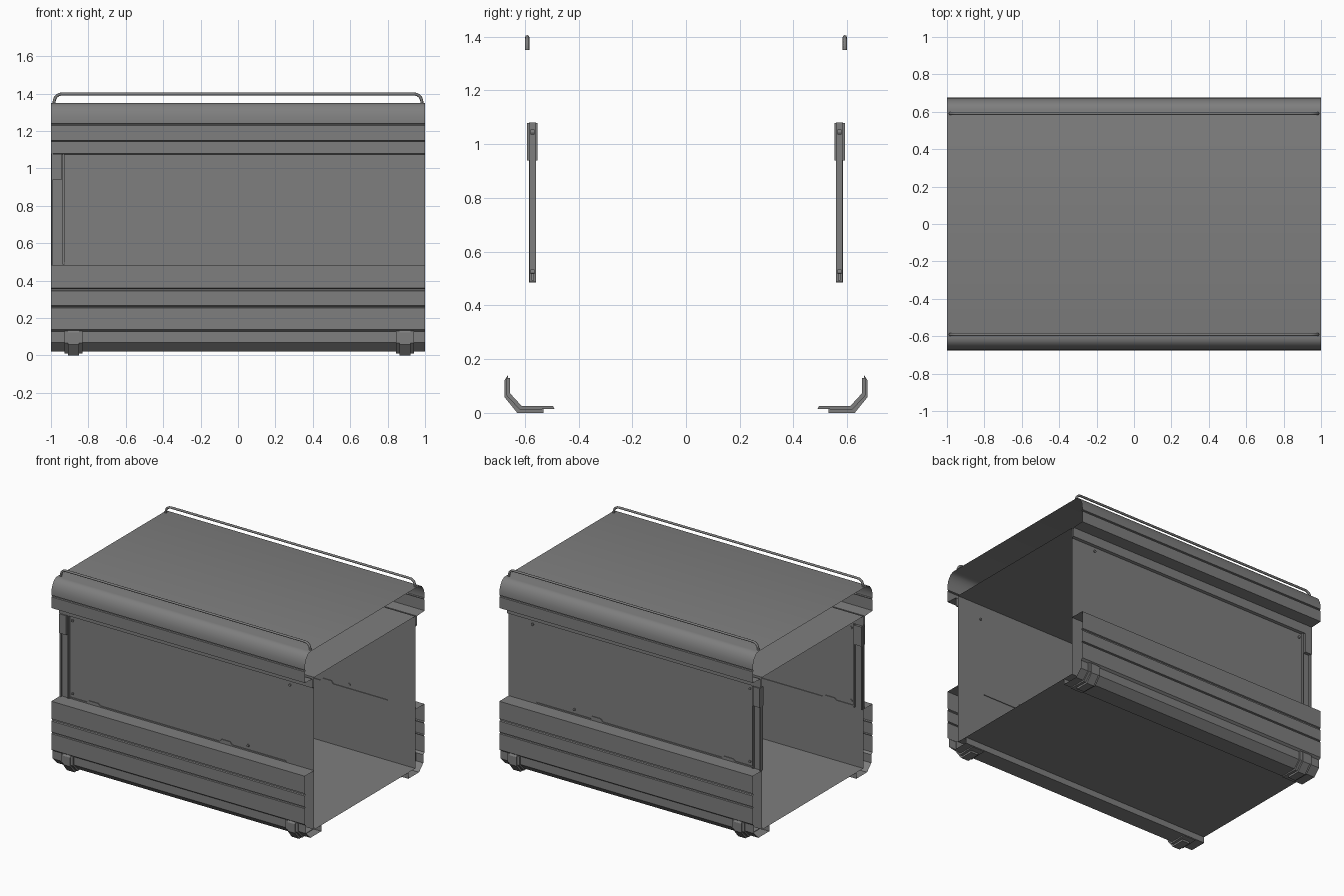
import bpy, bmesh, math

if "Cube" in bpy.data.objects:
    bpy.data.objects.remove(bpy.data.objects["Cube"])

WALL_Y = 0.57
OUT = 0.675
GREY = bpy.data.materials.new("dark_grey")
GREY.diffuse_color = (0.21, 0.21, 0.21, 1)
GREY.use_nodes = True
GREY.node_tree.nodes["Principled BSDF"].inputs["Base Color"].default_value = GREY.diffuse_color


def finish(name, bm, smooth=False):
    """Turn a half-model bmesh into an object mirrored across y."""
    bmesh.ops.recalc_face_normals(bm, faces=bm.faces[:])
    me = bpy.data.meshes.new(name)
    bm.to_mesh(me)
    bm.free()
    me.materials.append(GREY)
    ob = bpy.data.objects.new(name, me)
    bpy.context.collection.objects.link(ob)
    mod = ob.modifiers.new("mirror", 'MIRROR')
    mod.use_axis = (False, True, False)
    mod.use_clip = True
    if smooth:
        bpy.context.view_layer.objects.active = ob
        ob.select_set(True)
        bpy.ops.object.shade_smooth_by_angle(angle=math.radians(32))
        ob.select_set(False)
    return ob


def sweep(bm, profile, x0, x1, closed=False):
    """Extrude a (y, z) profile along x; closed profiles get end caps."""
    a = [bm.verts.new((x0, y, z)) for y, z in profile]
    b = [bm.verts.new((x1, y, z)) for y, z in profile]
    n = len(profile)
    for i in range(n if closed else n - 1):
        j = (i + 1) % n
        bm.faces.new((a[i], a[j], b[j], b[i]))
    if closed:
        bm.faces.new(a)
        bm.faces.new(b[::-1])


def part(name, profile, spans=((-1, 1),), closed=False, smooth=False):
    bm = bmesh.new()
    for x0, x1 in spans:
        sweep(bm, profile, x0, x1, closed)
    return finish(name, bm, smooth)


def box_profile(y0, y1, z0, z1):
    return [(y0, z0), (y1, z0), (y1, z1), (y0, z1)]


def groove(y, z, h=0.012, d=0.008):
    """Shallow groove in a vertical skin, listed from top to bottom."""
    return [(y, z + h / 2), (y - d, z + h / 4), (y - d, z - h / 4), (y, z - h / 2)]


# Roof with rounded shoulder and overhanging upper fairing
arc = [(0.61 + 0.065 * math.sin(t), 1.25 + 0.10 * math.cos(t))
       for t in [math.pi / 2 * i / 6 for i in range(7)]]
part("roof_shell", [(0, 1.35)] + arc + groove(OUT, 1.235)
     + [(OUT, 1.15), (0.588, 1.145), (0.588, 1.08), (WALL_Y, 1.075)], smooth=True)

# Lower fairing: grooved skin, recessed skirt, chamfer and bottom lip
part("lower_fairing", [(WALL_Y, 0.485), (OUT, 0.485)] + groove(OUT, 0.352, 0.016)
     + groove(OUT, 0.26) + [(OUT, 0.14), (0.66, 0.128), (0.66, 0.07),
                            (0.612, 0.022), (0.49, 0.022), (0.49, 0.065)])

# Inner lining: ceiling, side walls and raised floor
part("inner_lining", [(0, 1.15), (WALL_Y, 1.15), (WALL_Y, 1.08), (WALL_Y, 0.485),
                      (WALL_Y, 0.065), (0, 0.065)])

# End post, its thicker upper block, and the panel edge strip beside it
part("end_post", box_profile(0.558, 0.584, 0.485, 1.08), ((-0.998, -0.988),), True)
part("post_block", box_profile(0.552, 0.592, 0.94, 1.078), ((-0.996, -0.942),), True)
part("panel_edge_strip", box_profile(0.558, 0.582, 0.487, 1.08), ((-0.938, -0.928),), True)

# Thin sill line with two raised notches along the panel foot
path = [(-0.93, 0.495), (-0.79, 0.495), (-0.775, 0.508), (-0.70, 0.508), (-0.685, 0.495),
        (0.255, 0.495), (0.27, 0.514), (0.34, 0.514), (0.355, 0.495), (0.78, 0.495)]
bm = bmesh.new()
for (xa, za), (xb, zb) in zip(path, path[1:]):
    ring = [[bm.verts.new((x, y, z + dz)) for y, dz in
             ((0.565, -0.002), (0.575, -0.002), (0.575, 0.002), (0.565, 0.002))]
            for x, z in ((xa, za), (xb, zb))]
    for i in range(4):
        j = (i + 1) % 4
        bm.faces.new((ring[0][i], ring[0][j], ring[1][j], ring[1][i]))
finish("panel_sill_line", bm)

# Panel bolts
bm = bmesh.new()
for x, z in ((-0.905, 1.045), (-0.905, 0.525), (0.81, 1.045), (0.48, 0.525)):
    ring = [(x + 0.009 * math.cos(i * math.pi / 6), z + 0.009 * math.sin(i * math.pi / 6))
            for i in range(12)]
    a = [bm.verts.new((u, 0.563, w)) for u, w in ring]
    b = [bm.verts.new((u, 0.578, w)) for u, w in ring]
    bm.faces.new(a)
    bm.faces.new(b[::-1])
    for i in range(12):
        j = (i + 1) % 12
        bm.faces.new((a[i], a[j], b[j], b[i]))
finish("panel_bolts", bm)

# Corner feet: wide wrap plate with a narrower pad over it
plate = [(0.669, 0.13), (0.669, 0.066), (0.618, 0.011), (0.49, 0.015),
         (0.495, 0.026), (0.612, 0.026), (0.655, 0.073), (0.655, 0.13)]
pad = [(0.662, 0.142), (0.675, 0.122), (0.675, 0.058), (0.628, 0.0), (0.53, 0.0),
       (0.53, 0.022), (0.612, 0.022), (0.66, 0.073)]
for name, prof, half in (("foot_plate", plate, 0.048), ("foot_pad", pad, 0.029)):
    part(name, prof, [(cx - half, cx + half) for cx in (-0.88, 0.893)], True)

# Roof rails: bent tubes
R, XE, ZT = 0.042, 0.983, 1.398
corner = [(XE - R + R * math.cos(t), ZT - R + R * math.sin(t))
          for t in [math.pi / 2 * i / 6 for i in range(7)]]
pts = [(XE, 1.35)] + corner + [(-x, z) for x, z in corner[::-1]] + [(-XE, 1.35)]
for name, y in (("front_rail", -0.591), ("back_rail", 0.591)):
    cu = bpy.data.curves.new(name, 'CURVE')
    cu.dimensions = '3D'
    cu.bevel_depth = 0.008
    cu.bevel_resolution = 2
    cu.use_fill_caps = True
    cu.materials.append(GREY)
    sp = cu.splines.new('POLY')
    sp.points.add(len(pts) - 1)
    for p, (x, z) in zip(sp.points, pts):
        p.co = (x, y, z, 1)
    ob = bpy.data.objects.new(name, cu)
    bpy.context.collection.objects.link(ob)
